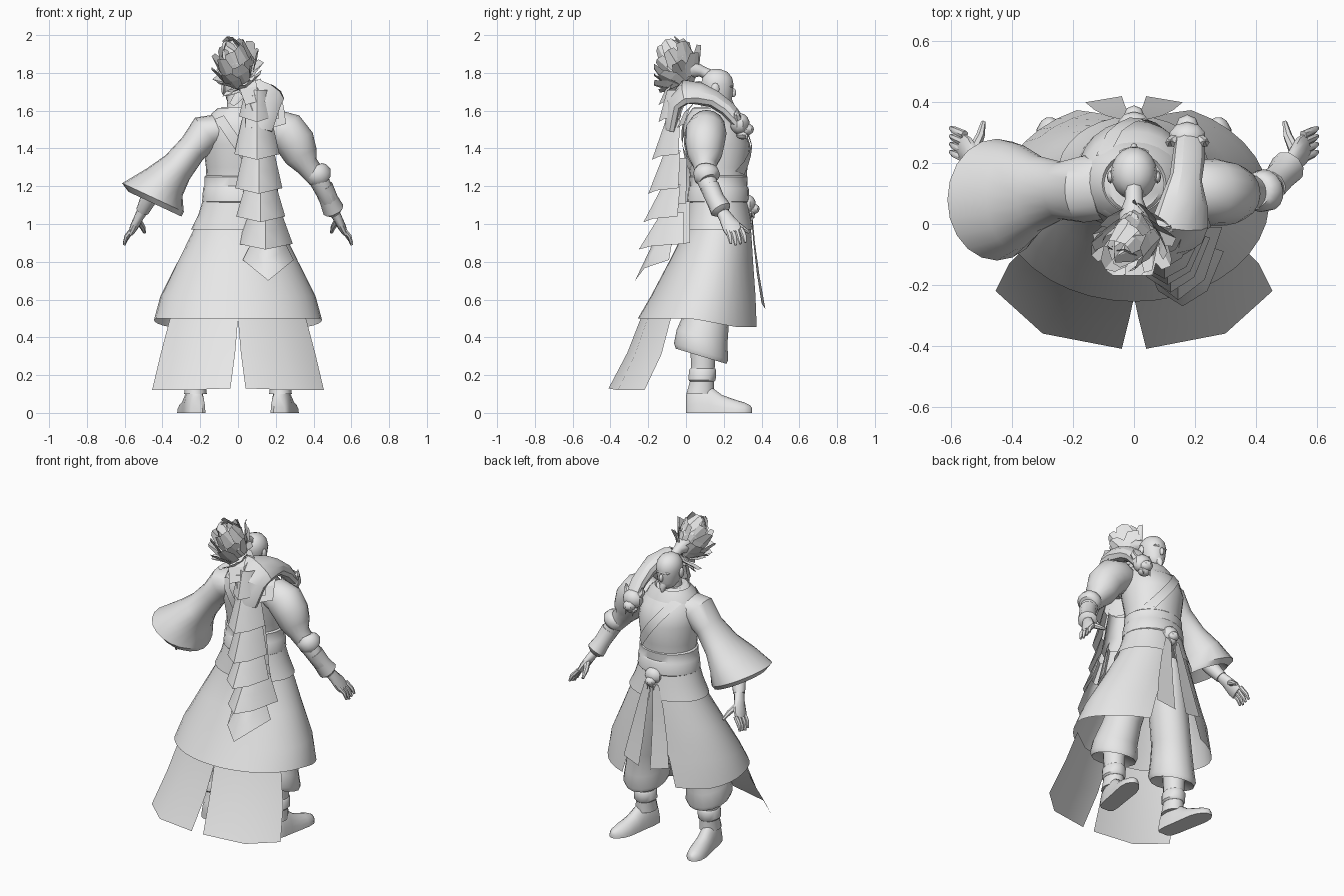
import bpy, bmesh, math
from mathutils import Vector as V

grey = bpy.data.materials.new("plain_grey")
grey.diffuse_color = (0.8, 0.8, 0.8, 1)


def finish(name, bm, angle=40):
    bmesh.ops.recalc_face_normals(bm, faces=bm.faces)
    me = bpy.data.meshes.new(name)
    bm.to_mesh(me)
    bm.free()
    me.materials.append(grey)
    me.polygons.foreach_set("use_smooth", [angle > 0] * len(me.polygons))
    if angle > 0:
        me.set_sharp_from_angle(angle=math.radians(angle))
    ob = bpy.data.objects.new(name, me)
    bpy.context.collection.objects.link(ob)
    return ob


def skin(name, rows, closed=True, caps=True, angle=40):
    """Bridge equal-length rows of points with quads."""
    bm = bmesh.new()
    g = [[bm.verts.new(p) for p in r] for r in rows]
    n = len(g[0])
    for a, b in zip(g, g[1:]):
        for i in range(n if closed else n - 1):
            j = (i + 1) % n
            bm.faces.new((a[i], a[j], b[j], b[i]))
    if closed and caps:
        bm.faces.new(g[0])
        bm.faces.new(g[-1])
    return finish(name, bm, angle)


def ring(c, n, ra, rb, k=16, ref=(0, 1, 0)):
    n = V(n).normalized()
    a = V(ref).cross(n).normalized()
    b = n.cross(a)
    return [V(c) + a * ra * math.cos(t) + b * rb * math.sin(t)
            for t in (2 * math.pi * i / k for i in range(k))]


def tube(name, pts, radii, k=12, ref=(0, 1, 0), angle=50):
    pts = [V(p) for p in pts]
    rows = []
    for i, (p, r) in enumerate(zip(pts, radii)):
        ra, rb = r if isinstance(r, tuple) else (r, r)
        rows.append(ring(p, pts[min(i + 1, len(pts) - 1)] - pts[max(i - 1, 0)], ra, rb, k, ref))
    return skin(name, rows, angle=angle)


def stack(name, levels, k=24, caps=True, x=0, angle=40):
    """Horizontal ellipses: (z, centre y, rx, ry)."""
    return skin(name, [ring((x, cy, z), (0, 0, 1), rx, ry, k) for z, cy, rx, ry in levels], True, caps, angle)


def ball(name, c, size, seg=12, rings=8, angle=60):
    bm = bmesh.new()
    bmesh.ops.create_uvsphere(bm, u_segments=seg, v_segments=rings, radius=1)
    for v in bm.verts:
        v.co = V((v.co.x * size[0] + c[0], v.co.y * size[1] + c[1], v.co.z * size[2] + c[2]))
    return finish(name, bm, angle)


# Torso, belt and collar
TORSO = [(1.08, .17, .18, .155), (1.2, .175, .165, .145), (1.3, .17, .17, .155), (1.42, .165, .185, .175),
         (1.52, .145, .18, .16), (1.58, .125, .135, .115), (1.62, .125, .085, .08)]
stack("torso", TORSO)
stack("belt", [(1.11, .17, .18, .155), (1.12, .17, .19, .165), (1.19, .172, .185, .16), (1.2, .172, .178, .152),
               (1.25, .172, .178, .155), (1.26, .172, .165, .145)])
stack("collar", [(1.54, .135, .165, .14), (1.585, .135, .14, .12), (1.615, .135, .105, .1), (1.59, .135, .08, .08)], caps=False)


def on_torso(x, z, side):
    for a, b in zip(TORSO, TORSO[1:]):
        if a[0] <= z <= b[0]:
            t = (z - a[0]) / (b[0] - a[0])
            cy, rx, ry = (a[i] + (b[i] - a[i]) * t for i in (1, 2, 3))
            return V((x, cy + side * (ry * math.sqrt(max(0, 1 - (x / rx) ** 2)) + .012), z))


# Crossed robe edges on chest and back
for side, end, name in ((1, (.12, 1.27), "front_lapel"), (-1, (.08, 1.3), "back_lapel")):
    path = [(-.1 + (end[0] + .1) * t / 6, 1.565 + (end[1] - 1.565) * t / 6) for t in range(7)]
    skin(name, [[on_torso(x - .025, z - .01, side), on_torso(x + .025, z + .01, side)] for x, z in path], False)

# Skirt, open at the front, with a short overskirt
SKIRT = [(1.1, .17, .18, .15, 3), (.97, .17, .235, .175, 4), (.8, .135, .32, .225, 12),
         (.62, .1, .41, .285, 20), (.5, .075, .445, .33, 25)]


def skirt_rows(levels, k=32):
    rows = []
    for z, cy, rx, ry, gap in levels:
        a0 = math.radians(90 + gap)
        a1 = math.radians(450 - gap)
        drop = .045 if z < .55 else 0
        # the hem dips toward the front
        rows.append([(rx * math.cos(t), cy + ry * math.sin(t), z - drop * min(1, max(0, math.sin(t) * 1.4 + .2)))
                     for t in (a0 + (a1 - a0) * i / k for i in range(k + 1))])
    return rows


skin("skirt", skirt_rows(SKIRT), False)
skin("overskirt", skirt_rows([(1.13, .17, .185, .155, 3), (1.05, .17, .21, .17, 3), (.97, .17, .25, .185, 4)]), False)

for s, side in ((1, "right"), (-1, "left")):
    def m(*p):
        return V((s * p[0], p[1], p[2]))

    # Long rear coat tails
    skin(side + "_coat_tail", [
        [m(0, -.24, .5), m(.2, -.2, .51), m(.36, -.08, .5)],
        [m(.015, -.31, .32), m(.25, -.27, .31), m(.41, -.13, .31)],
        [m(.04, -.41, .13), m(.3, -.36, .12), m(.455, -.22, .12)]], False, angle=70)
    # Hanging front sash ends
    skin(side + "_sash_end", [
        [m(.01, .35, 1.06), m(.05, .345, 1.06)], [m(.02, .365, .9), m(.09, .355, .92)],
        [m(.03, .39, .72), m(.13, .375, .74)], [m(.04, .42, .55), m(.16, .4, .58)]], False, angle=25)

    # Baggy trousers with a tilted gathered hem
    tilt = (0, .3, 1)
    skin(side + "_trouser", [
        ring(m(.09, .16, 1.0), (0, 0, 1), .09, .12), ring(m(.13, .15, .75), (0, 0, 1), .11, .12),
        ring(m(.19, .11, .52), (0, .1, 1), .115, .12), ring(m(.215, .085, .4), tilt, .125, .14),
        ring(m(.22, .08, .325), tilt, .135, .15), ring(m(.22, .08, .3), tilt, .125, .14),
        ring(m(.22, .085, .34), tilt, .06, .07)])

    # Boot: shaft, strap and foot turned slightly outward
    stack(side + "_boot_shaft", [(.1, .075, .06, .075), (.17, .085, .055, .065), (.26, .09, .06, .065),
                                 (.36, .09, .065, .07)], 14, x=s * .225)
    stack(side + "_boot_strap", [(.165, .085, .056, .066), (.175, .085, .066, .074), (.225, .088, .066, .074),
                                 (.235, .088, .058, .068)], 14, x=s * .225)
    foot = [(0, .03, .09), (.015, .048, .13), (.07, .056, .16), (.13, .056, .14), (.19, .058, .095),
            (.26, .06, .07), (.31, .05, .055), (.34, .028, .04), (.35, .01, .025)]
    skin(side + "_boot_foot", [[m(.218 + .17 * y + w * math.cos(t), y, max(0, h * math.sin(t)))
                                for t in (math.pi * i / 10 for i in range(11))] for y, w, h in foot])

    # Hand: palm, four fingers, thumb
    tube(side + "_palm", [m(.5, .18, 1.08), m(.525, .21, 1.035), m(.55, .24, .985), m(.565, .255, .955)],
         [(.03, .03), (.025, .038), (.022, .05), (.016, .045)], 10)
    for i in range(4):
        y = .215 + .026 * i
        tube(f"{side}_finger_{i + 1}", [m(.556, y, .975), m(.59, y + .015, .935 - .006 * (i % 3)),
                                        m(.602, y + .022, .888 + .007 * abs(i - 1))], [.014, .0125, .007], 7)
    tube(side + "_thumb", [m(.53, .235, 1.02), m(.505, .29, .985), m(.495, .335, .955)], [.02, .015, .008], 7)
    ball(side + "_ear", m(.077, .155, 1.715), (.012, .022, .032), 8, 6)

# Wide bell sleeve with lining on the left arm
skin("bell_sleeve", [
    ring((-.1, .125, 1.5), (-.9, 0, -.4), .085, .11, 20), ring((-.165, .115, 1.485), (-.75, 0, -.6), .1, .11, 20),
    ring((-.24, .11, 1.4), (-.7, 0, -.7), .08, .095, 20), ring((-.32, .1, 1.3), (-.7, 0, -.7), .09, .125, 20),
    ring((-.39, .09, 1.22), (-.6, 0, -.8), .12, .175, 20), ring((-.45, .08, 1.14), (-.42, 0, -.9), .18, .2, 20),
    ring((-.44, .08, 1.105), (-.42, 0, -.9), .155, .17, 20), ring((-.42, .1, 1.19), (-.42, 0, -.9), .07, .08, 20)], angle=35)
tube("left_forearm", [(-.42, .1, 1.22), (-.47, .14, 1.14), (-.505, .185, 1.07)], [.05, .045, .035])

# Right arm: puffed shoulder, forearm, rolled cuff and bracer
tube("right_arm", [(.14, .11, 1.5), (.2, .11, 1.505), (.26, .105, 1.485), (.305, .1, 1.43), (.335, .1, 1.36),
                   (.365, .1, 1.31), (.43, .11, 1.23), (.48, .15, 1.13), (.51, .19, 1.06)],
     [.075, .1, .11, .105, .09, .062, .052, .046, .035], 16)
tube("elbow_cuff", [(.4, .105, 1.3), (.41, .105, 1.28), (.435, .112, 1.25), (.45, .12, 1.23)],
     [.05, .066, .07, .05], 16)
tube("bracer", [(.45, .125, 1.2), (.48, .155, 1.13), (.505, .185, 1.075), (.515, .195, 1.06)],
     [.052, .05, .058, .035], 10)

# Head, neck, face and beard
stack("neck", [(1.55, .13, .075, .075), (1.62, .14, .058, .06), (1.7, .15, .055, .06)], 14)
stack("head", [(1.615, .195, .02, .025), (1.63, .185, .045, .05), (1.66, .172, .062, .072), (1.7, .168, .07, .081),
               (1.74, .166, .076, .087), (1.775, .165, .07, .08), (1.805, .163, .05, .058), (1.82, .16, .02, .022)], 18, angle=70)
ball("nose", (0, .25, 1.695), (.013, .016, .024), 8, 6)
ball("brow", (0, .235, 1.728), (.05, .018, .01), 10, 6)
tube("beard", [(0, .215, 1.65), (0, .235, 1.625), (0, .238, 1.595)], [(.03, .03), (.018, .022), .004], 8)

# Fan of hair: flat locks spreading back, up and down from a tie behind the crown
tube("hair_tie", [(0, .12, 1.79), (0, .08, 1.81), (0, .03, 1.82), (0, -.06, 1.82)], [.03, .03, (.05, .05), (.07, .05)], 8, (1, 0, 0))
hub = V((0, -.03, 1.815))
sweep = V((-.25, -.3, .5))
for i in range(38):
    z = 1 - 2 * (i + .5) / 38
    t = i * 2.4
    r = math.sqrt(1 - z * z)
    d = V((r * math.cos(t), r * math.sin(t), z))
    if d.y > .7 and d.z < .3:
        continue
    size = 1 if i % 3 else .8
    flow = (sweep - d * sweep.dot(d)).normalized()
    wide = d.cross(flow)
    root = hub + V((d.x * .08, d.y * .085, d.z * .115)) * size
    rows = []
    for along, out, w in ((-.05, -.015, .03), (.01, .015, .05), (.07, .05, .03)):
        p = root + flow * along + d * out
        row = []
        for q in (p - wide * w, p + d * .014, p + wide * w):
            squeeze = min(1, max(.2, (.11 - q.y) / .15))
            row.append((max(-.14, min(.15, q.x * squeeze)), max(-.17, min(.12, q.y)), min(q.z, 2.0)))
        rows.append(row)
    skin(f"hair_lock_{i + 1}", rows, False, angle=0)

# Pelt over the right shoulder with a beast head in front
tube("shoulder_pelt", [(.185, .28, 1.54), (.18, .22, 1.61), (.17, .15, 1.66), (.165, .07, 1.69), (.15, .0, 1.7),
                       (.13, -.06, 1.64), (.11, -.08, 1.5)],
     [(.035, .05), (.04, .055), (.045, .055), (.05, .085), (.05, .105), (.04, .1), (.035, .075)], 10, (1, 0, -.55), 30)
# Hair falling from the knot onto the shoulder
for k in range(5):
    x, y, z = .05 + .036 * k, -.1 + .025 * k, 1.79 - .03 * k
    skin(f"shoulder_lock_{k + 1}", [[(x - .04, y + .05, z - .02), (x + .035, y + .07, z + .01)],
                                    [(x - .04, y - .01, z - .08), (x + .05, y + .02, z - .06)],
                                    [(x - .01, y - .045, z - .16), (x + .06, y - .01, z - .14)]], False, angle=0)


def beast(name, c, k):
    """Small beast face: skull, snout, jaw, ears and fangs."""
    def at(x, y, z):
        return (c[0] + x * k, c[1] + y * k, c[2] + z * k)
    ball(name + "_skull", c, (.055 * k, .045 * k, .05 * k), 10, 7, 35)
    ball(name + "_snout", at(0, .03, -.025), (.034 * k, .035 * k, .028 * k), 8, 6, 35)
    ball(name + "_jaw", at(0, .012, -.05), (.034 * k, .03 * k, .022 * k), 8, 6, 35)
    for s in (-1, 1):
        tube(f"{name}_ear_{s}", [at(.035 * s, -.01, .025), at(.05 * s, -.015, .045), at(.05 * s, -.01, .07)],
             [.02 * k, .014 * k, .002 * k], 6, angle=30)
        tube(f"{name}_fang_{s}", [at(.02 * s, .03, -.05), at(.022 * s, .035, -.08)], [.008 * k, .001 * k], 5)


beast("shoulder_beast", (.175, .285, 1.53), 1.15)
beast("buckle_beast", (0, .325, 1.105), 1.0)

# Layered flaring plates hanging down the back, and a narrower inner set:
# top z, bottom z, centre x, half width top and bottom, back y top and bottom, depth
LAYERS = [(1.71, 1.54, .1, .06, .095, -.1, -.145, .12), (1.57, 1.34, .1, .075, .12, -.1, -.18, .14),
          (1.39, 1.16, .11, .08, .125, -.11, -.2, .16), (1.21, 1.01, .12, .08, .13, -.12, -.225, .18),
          (1.06, .865, .145, .085, .145, -.13, -.25, .24), (.93, .7, .16, .075, .135, -.16, -.27, .18),
          (1.35, 1.08, .12, .07, .1, -.05, -.11, .11), (1.12, .87, .13, .07, .11, -.06, -.14, .16)]
for i, (zt, zb, cx, wt, wb, yt, yb, dep) in enumerate(LAYERS):
    rows = []
    for f in (0, .5, 1):
        z, w, y = zt + (zb - zt) * f, wt + (wb - wt) * f, yt + (yb - yt) * f
        dp = dep * (.5 + .5 * f)
        lift = (.11 if i == 5 else .03) * f
        rows.append([(cx + w * u, y + dp * abs(u) ** 2.5, z + lift * abs(u)) for u in (-1, -.6, 0, .6, 1)])
    skin(f"back_plate_{i + 1}", rows, False, angle=45)
